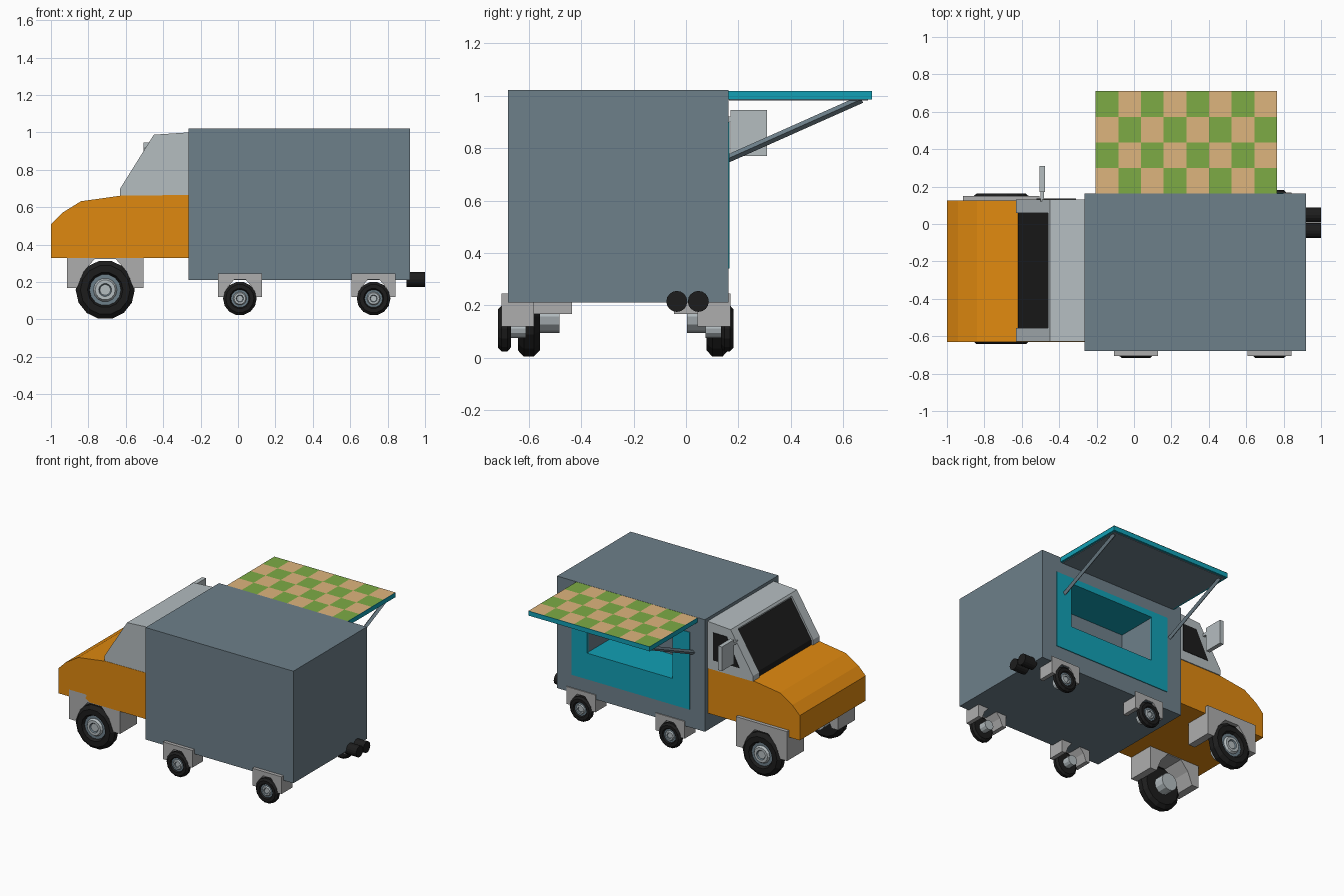
import bpy, bmesh
from math import cos, sin, pi
from mathutils import Vector

if "Cube" in bpy.data.objects:
    bpy.data.objects.remove(bpy.data.objects["Cube"])


def material(name, rgb):
    m = bpy.data.materials.new(name)
    m.diffuse_color = (*rgb, 1)
    m.use_nodes = True
    m.node_tree.nodes["Principled BSDF"].inputs["Base Color"].default_value = m.diffuse_color
    return m


SLATE = material("slate", (0.155, 0.215, 0.255))
ORANGE = material("orange", (0.74, 0.25, 0.005))
TEAL = material("teal", (0.006, 0.35, 0.46))
GREEN = material("green", (0.205, 0.41, 0.06))
TAN = material("tan", (0.73, 0.46, 0.205))
BLACK = material("black", (0.012, 0.012, 0.012))
PALE = material("pale", (0.46, 0.51, 0.53))
GREY = material("grey", (0.42, 0.42, 0.42))


def finish(name, bm, *mats):
    bmesh.ops.recalc_face_normals(bm, faces=bm.faces)
    me = bpy.data.meshes.new(name)
    bm.to_mesh(me)
    bm.free()
    for m in mats:
        me.materials.append(m)
    ob = bpy.data.objects.new(name, me)
    bpy.context.collection.objects.link(ob)
    return ob


def prism(name, profile, y0, y1, mat):
    """Extrude an (x, z) outline from y0 to y1."""
    bm = bmesh.new()
    a = [bm.verts.new((x, y0, z)) for x, z in profile]
    b = [bm.verts.new((x, y1, z)) for x, z in profile]
    bm.faces.new(a)
    bm.faces.new(b[::-1])
    n = len(a)
    for i in range(n):
        j = (i + 1) % n
        bm.faces.new((a[i], b[i], b[j], a[j]))
    return finish(name, bm, mat)


def box(name, x, y, z, mat):
    return prism(name, [(x[0], z[0]), (x[1], z[0]), (x[1], z[1]), (x[0], z[1])], y[0], y[1], mat)


def cylinder(name, p, q, r, n, mat):
    p, q = Vector(p), Vector(q)
    bm = bmesh.new()
    bmesh.ops.create_cone(bm, cap_ends=True, segments=n, radius1=r, radius2=r, depth=(q - p).length)
    ob = finish(name, bm, mat)
    ob.rotation_mode = 'QUATERNION'
    ob.rotation_quaternion = (q - p).to_track_quat('Z', 'Y')
    ob.location = (p + q) / 2
    return ob


# Kitchen box with a recessed serving hatch
body = box("kitchen_box", (-0.265, 0.92), (-0.68, 0.162), (0.21, 1.022), SLATE)
cutter = box("hatch_cutter", (-0.015, 0.68), (-0.14, 0.3), (0.525, 0.86), SLATE)
cutter.hide_render = True
mod = body.modifiers.new("hatch", 'BOOLEAN')
mod.object = cutter
mod.solver = 'EXACT'
bpy.context.view_layer.objects.active = body
bpy.ops.object.modifier_apply(modifier="hatch")
bpy.data.objects.remove(cutter)

# Teal hatch surround, sill and ceiling
PY = (0.155, 0.167)
box("hatch_panel_lower", (-0.145, 0.80), PY, (0.34, 0.53), TEAL)
box("hatch_panel_upper", (-0.145, 0.80), PY, (0.855, 0.90), TEAL)
box("hatch_panel_front", (-0.145, -0.01), PY, (0.53, 0.855), TEAL)
box("hatch_panel_rear", (0.675, 0.80), PY, (0.53, 0.855), TEAL)
box("hatch_sill", (-0.014, 0.679), (-0.138, 0.166), (0.522, 0.53), TEAL)
box("hatch_ceiling", (-0.014, 0.679), (-0.138, 0.166), (0.855, 0.863), TEAL)

# Awning slab, chequered top and dark underside
AX, AY = (-0.205, 0.765), (0.162, 0.71)
box("awning_slab", AX, AY, (0.986, 1.019), TEAL)
box("awning_underside", (AX[0] + 0.015, AX[1] - 0.015), (0.165, 0.695), (0.982, 0.988), SLATE)
bm = bmesh.new()
NX, NY = 8, 4
grid = [[bm.verts.new((AX[0] + (AX[1] - AX[0]) * i / NX, AY[0] + (AY[1] - AY[0]) * j / NY, 1.021))
         for j in range(NY + 1)] for i in range(NX + 1)]
for i in range(NX):
    for j in range(NY):
        f = bm.faces.new((grid[i][j], grid[i + 1][j], grid[i + 1][j + 1], grid[i][j + 1]))
        f.material_index = (i + j) % 2
finish("awning_checks", bm, TAN, GREEN)

# Awning struts
for end, x in (("front", -0.17), ("rear", 0.73)):
    cylinder(f"awning_strut_{end}", (x, 0.16, 0.76), (x, 0.67, 0.987), 0.015, 4, SLATE)

# Orange bonnet and lower cab
prism("cab_lower", [(-1, 0.33), (-1, 0.51), (-0.94, 0.57), (-0.84, 0.632), (-0.62, 0.663),
                    (-0.265, 0.665), (-0.265, 0.33)], -0.63, 0.125, ORANGE)

# Pale cabin: two side walls, roof block, recessed windscreen
side = [(-0.63, 0.66), (-0.63, 0.70), (-0.45, 0.988), (-0.265, 1.0), (-0.265, 0.66)]
prism("cabin_side_near", side, -0.628, -0.555, PALE)
prism("cabin_side_far", side, 0.06, 0.132, PALE)
prism("cabin_roof", [(-0.46, 0.972), (-0.45, 0.988), (-0.265, 1.0), (-0.265, 0.93), (-0.44, 0.93)],
      -0.555, 0.06, PALE)
prism("windscreen", [(-0.62, 0.66), (-0.615, 0.70), (-0.445, 0.972), (-0.28, 0.972), (-0.28, 0.66)],
      -0.555, 0.06, BLACK)
prism("side_window", [(-0.52, 0.73), (-0.42, 0.93), (-0.31, 0.93), (-0.31, 0.73)], 0.12, 0.136, BLACK)

# Wing mirror
box("mirror", (-0.505, -0.475), (0.17, 0.31), (0.77, 0.945), PALE)
box("mirror_arm", (-0.5, -0.48), (0.12, 0.175), (0.90, 0.92), PALE)


def wheel(name, x, y, z, r, w, s, n=14):
    """Turn a tyre and hub section about the axle; s is the outward side."""
    section = [(0.5, -1, 0), (0.84, -1, 0), (1, -0.45, 0), (1, 0.45, 0), (0.84, 1, 0), (0.6, 1, 0),
               (0.53, 0.55, 1), (0.4, 0.55, 2), (0.34, 0.9, 2), (0.22, 0.9, 1), (0.18, 0.7, 2)]
    bm = bmesh.new()
    rings = [[bm.verts.new((x + k * r * cos(2 * pi * i / n), y + s * d * w, z + k * r * sin(2 * pi * i / n)))
              for i in range(n)] for k, d, _ in section]
    for a, b, (_, _, m) in zip(rings, rings[1:], section):
        for i in range(n):
            j = (i + 1) % n
            bm.faces.new((a[i], a[j], b[j], b[i])).material_index = m
    bm.faces.new(rings[0])
    bm.faces.new(rings[-1]).material_index = 2
    finish(name, bm, BLACK, SLATE, PALE)


def fender(name, x, z0, z1, hw, y0, y1):
    """Block with a faceted wheel arch."""
    h = z1 - z0
    arch = [(0.74, 0), (0.56, 0.42), (0.27, 0.74)]
    pts = [(-hw, z0), (-hw, z1), (hw, z1), (hw, z0)]
    pts += [(u * hw, z0 + v * h) for u, v in arch]
    pts += [(-u * hw, z0 + v * h) for u, v in arch[::-1]]
    prism(name, [(x + a, b) for a, b in pts], y0, y1, GREY)


# Wheel stations: x, z, radius, half width, mid y, fender reach, fender width, z0, z1, half length
stations = {
    "front": (-0.71, 0.158, 0.158, 0.042, -0.24, 0.39, 0.195, 0.167, 0.38, 0.205),
    "middle": (0.01, 0.112, 0.09, 0.024, -0.268, 0.437, 0.125, 0.12, 0.245, 0.117),
    "rear": (0.725, 0.112, 0.09, 0.024, -0.268, 0.437, 0.125, 0.12, 0.245, 0.117),
}
for name, (x, z, r, w, mid, reach, fw, z0, z1, hw) in stations.items():
    for label, s in (("near", -1), ("far", 1)):
        out = mid + s * reach
        wheel(f"{name}_wheel_{label}", x, out + s * (0.012 - w), z, r, w, s)
        ya, yb = sorted((out, out - s * fw))
        fender(f"{name}_fender_{label}", x, z0, z1, hw, ya, yb)
        cylinder(f"{name}_axle_{label}", (x, out - s * w, z), (x, out - s * fw * 0.75, z), r * 0.4, 12, PALE)

# Twin exhaust pipes
for label, y in (("left", -0.035), ("right", 0.047)):
    cylinder(f"exhaust_{label}", (0.90, y, 0.215), (1.0, y, 0.215), 0.04, 16, BLACK)
